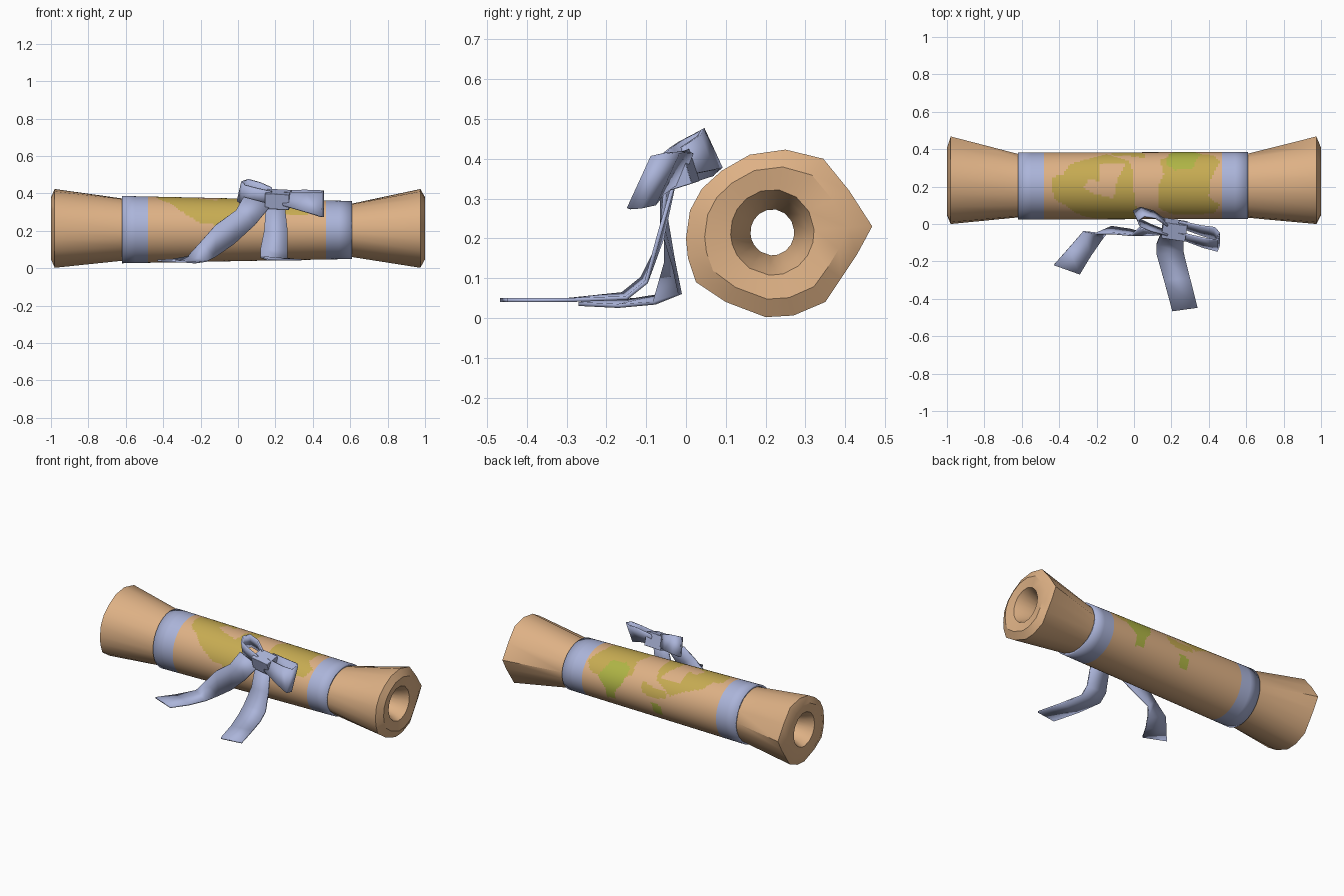
import bpy, bmesh, math
from mathutils import Vector

if "Cube" in bpy.data.objects:
    bpy.data.objects.remove(bpy.data.objects["Cube"])


def material(name, rgb):
    m = bpy.data.materials.new(name)
    m.diffuse_color = (*rgb, 1)
    m.use_nodes = True
    m.node_tree.nodes["Principled BSDF"].inputs["Base Color"].default_value = m.diffuse_color
    return m


PAPER = material("tan paper", (0.73, 0.44, 0.235))
BLUE = material("pale blue", (0.41, 0.46, 0.70))
OLIVE = material("olive yellow", (0.57, 0.41, 0.085))
GREEN = material("moss green", (0.43, 0.46, 0.06))


def make(name, verts, faces, mats, smooth=40):
    me = bpy.data.meshes.new(name)
    me.from_pydata([tuple(v) for v in verts], [], faces)
    ob = bpy.data.objects.new(name, me)
    bpy.context.collection.objects.link(ob)
    for m in mats:
        me.materials.append(m)
    bm = bmesh.new()
    bm.from_mesh(me)
    bmesh.ops.recalc_face_normals(bm, faces=bm.faces)
    bm.to_mesh(me)
    bm.free()
    bpy.ops.object.select_all(action='DESELECT')
    ob.select_set(True)
    bpy.context.view_layer.objects.active = ob
    bpy.ops.object.shade_smooth_by_angle(angle=math.radians(smooth))
    return ob


def solidify(ob, t, offset):
    s = ob.modifiers.new("thickness", 'SOLIDIFY')
    s.thickness = t
    s.offset = offset


def loft(rings, close_rows=False):
    n = len(rings[0])
    verts = [v for r in rings for v in r]
    faces = []
    for i in range(len(rings) if close_rows else len(rings) - 1):
        k = (i + 1) % len(rings)
        for j in range(n):
            j2 = (j + 1) % n
            faces.append((i * n + j, i * n + j2, k * n + j2, k * n + j))
    return verts, faces


# rolled paper: crumpled flared ends, narrow round waist, hollow core
END = [(0, .2), (.005, .15), (.025, .09), (.10, .04), (.2, .002), (.27, .006),
       (.35, .04), (.39, .1), (.43, .16), (.468, .23), (.41, .32), (.345, .40),
       (.25, .423), (.16, .41), (.09, .37), (.04, .325), (.01, .27)]


def ring(x, flare, ry, rz, cy=.205, cz=.207):
    out = []
    for y, z in END:
        d = Vector((0, y - .215, z - .212)).normalized()
        p = Vector((x, cy + ry * d.y, cz + rz * d.z))
        out.append(p.lerp(Vector((x, y, z)), flare))
    return out


core = dict(cy=.217, cz=.215)
rows = [ring(-.85, 0, .055, .058, **core), ring(-.95, 0, .085, .09, **core),
        ring(-.99, 0, .105, .108, **core), ring(-1.0, .6, .10, .10, **core),
        ring(-.98, 1, .2, .2),
        ring(-.62, 0, .170, .168), ring(.61, 0, .172, .144, cz=.203),
        ring(.975, 1, .2, .2), ring(1.0, .6, .10, .10, **core),
        ring(.99, 0, .105, .108, **core), ring(.95, 0, .085, .09, **core),
        ring(.85, 0, .055, .058, **core)]
make("rolled_paper", *loft(rows, True), [PAPER], 35)

# sleeve wrapped round the waist: blue end bands and painted blotches
LEFT = [(-.44, -5), (-.42, -25), (-.37, -34), (-.3, -57), (-.2, -78), (0, -86),
        (.02, -60), (0, -10), (-.01, 30), (-.03, 48), (-.15, 70), (-.2, 60),
        (-.34, 40), (-.38, 20), (-.44, 15)]
NOTCH = [(-.27, -3), (-.24, 12), (-.19, 8), (-.18, 40), (-.04, 42), (-.09, 10),
         (-.11, -22), (-.2, -15)]
RIGHT = [(.13, -40), (.13, 0), (.16, 20), (.14, 50), (.25, 75), (.42, 65),
         (.46, 45), (.41, 10), (.40, -20), (.46, -35), (.43, -55), (.3, -62), (.2, -58)]
MOSS = [(.17, 40), (.19, 72), (.23, 90), (.24, 112), (.3, 115), (.30, 92),
        (.36, 70), (.31, 30), (.22, 28)]
SPOT = [(-.02, 95), (-.03, 118), (-.09, 120), (-.09, 96)]
STREAK = [(.06, 55), (.05, 78), (-.02, 84), (-.12, 78), (-.12, 66), (-.02, 62)]


def inside(poly, x, a):
    hit = False
    for (x1, a1), (x2, a2) in zip(poly, poly[1:] + poly[:1]):
        if (a1 > a) != (a2 > a) and x < (x2 - x1) * (a - a1) / (a2 - a1) + x1:
            hit = not hit
    return hit


def paint(x, a):
    if x < -.48 or x > .47:
        return 1
    if inside(MOSS, x, a) or inside(SPOT, x, a):
        return 3
    if inside(RIGHT, x, a) or inside(STREAK, x, a):
        return 2
    return 2 if inside(LEFT, x, a) and not inside(NOTCH, x, a) else 0


SEG = 96
xs = [-.62, -.55] + [-.48 + .95 * i / 90 for i in range(91)] + [.54, .61]
rows = []
for x in xs:
    t = (x + .62) / 1.23
    rz, cz = .180 - .025 * t, .206 - .002 * t
    rows.append([(x, .203 + .003 * t + .179 * math.sin(q), cz + rz * math.cos(q))
                 for q in (2 * math.pi * j / SEG - math.pi for j in range(SEG))])
sleeve = make("painted_sleeve", *loft(rows), [PAPER, BLUE, OLIVE, GREEN])
for i, p in enumerate(sleeve.data.polygons):
    r, j = divmod(i, SEG)
    p.material_index = paint((xs[r] + xs[r + 1]) / 2, (j + .5) * 360 / SEG - 180)
solidify(sleeve, .012, -1)


# bow made of thin ribbon strips given as pairs of edge points
def ribbon(name, pairs):
    verts = [v for pr in pairs for v in pr]
    faces = [(2 * i, 2 * i + 1, 2 * i + 3, 2 * i + 2) for i in range(len(pairs) - 1)]
    solidify(make(name, verts, faces, [BLUE], 60), .01, 0)


ribbon("left_tail", [
    ((.03, -.02, .38), (.18, -.05, .34)), ((-.01, -.06, .31), (.09, -.06, .23)),
    ((-.12, -.05, .23), (-.02, -.03, .13)), ((-.2, -.05, .14), (-.12, -.015, .06)),
    ((-.27, -.04, .06), (-.17, -.08, .037)), ((-.35, -.13, .045), (-.23, -.17, .03)),
    ((-.43, -.22, .04), (-.29, -.27, .035))])
ribbon("right_tail", [
    ((.15, -.03, .34), (.25, -.03, .34)), ((.14, -.06, .2), (.265, -.07, .2)),
    ((.12, -.11, .10), (.265, -.10, .09)), ((.12, -.16, .06), (.265, -.15, .05)),
    ((.16, -.3, .045), (.3, -.29, .045)), ((.205, -.467, .045), (.34, -.448, .045))])


def loop(name, path, w0, w1):
    pairs = []
    for i, c in enumerate(path):
        t = math.sin(math.pi * i / (len(path) - 1))
        w = Vector(w0).lerp(Vector(w1), t)
        pairs.append((Vector(c) - w, Vector(c) + w))
    ribbon(name, pairs)


loop("right_loop", [(.24, 0, .38), (.36, -.035, .365), (.43, -.05, .35), (.455, -.08, .345),
                    (.445, -.115, .34), (.37, -.10, .35), (.24, -.06, .37)],
     (0, .015, .035), (0, .032, .07))
loop("left_loop", [(.18, 0, .395), (.11, .05, .415), (.045, .065, .425), (.01, .045, .41),
                   (.025, .01, .395), (.09, -.02, .385), (.18, -.05, .375)],
     (0, -.01, .035), (.012, -.025, .052))

# knot
bpy.ops.mesh.primitive_cube_add(size=1, location=(.215, -.03, .368), rotation=(.3, .05, -.15))
knot = bpy.context.object
knot.name = "knot"
knot.scale = (.13, .09, .085)
knot.data.materials.append(BLUE)
b = knot.modifiers.new("rounding", 'BEVEL')
b.width = .02
b.segments = 2
bpy.ops.object.shade_smooth_by_angle(angle=math.radians(50))
